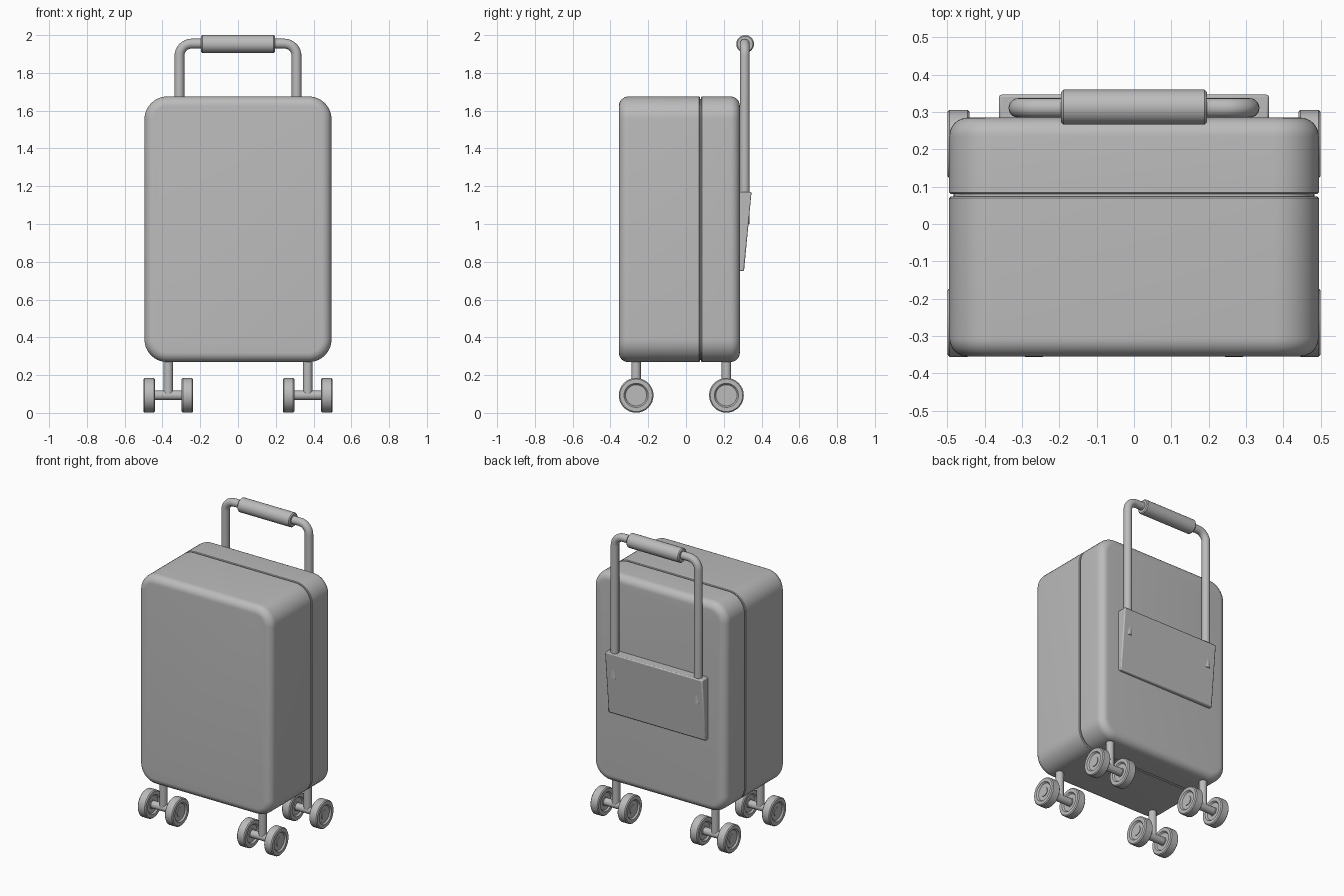
import bpy, bmesh
from math import pi, sin, cos, radians
from mathutils import Matrix, Vector

cube = bpy.data.objects.get("Cube")
if cube:
    bpy.data.objects.remove(cube, do_unlink=True)

grey = bpy.data.materials.new("grey")
grey.use_nodes = True
grey.diffuse_color = (0.5, 0.5, 0.5, 1)
grey.node_tree.nodes["Principled BSDF"].inputs["Base Color"].default_value = grey.diffuse_color


def finish(name, bm, angle=35):
    """Turn a bmesh into a shaded object."""
    bmesh.ops.recalc_face_normals(bm, faces=bm.faces)
    me = bpy.data.meshes.new(name)
    bm.to_mesh(me)
    bm.free()
    me.materials.append(grey)
    me.shade_smooth()
    me.set_sharp_from_angle(angle=radians(angle))
    ob = bpy.data.objects.new(name, me)
    bpy.context.scene.collection.objects.link(ob)
    return ob


def loft(name, rings, angle=35):
    """Skin a list of closed rings and cap both ends."""
    bm = bmesh.new()
    loops = [[bm.verts.new(p) for p in ring] for ring in rings]
    n = len(loops[0])
    for a, b in zip(loops, loops[1:]):
        for i in range(n):
            j = (i + 1) % n
            bm.faces.new((a[i], a[j], b[j], b[i]))
    bm.faces.new(loops[0])
    bm.faces.new(loops[-1])
    return finish(name, bm, angle)


def lathe_x(name, profile, centre, segments=32):
    """Revolve (x, radius) pairs about the x axis."""
    cx, cy, cz = centre
    angles = [2 * pi * i / segments for i in range(segments)]
    return loft(name, [[(cx + x, cy + r * cos(a), cz + r * sin(a)) for a in angles]
                       for x, r in profile])


# Shell: rounded rectangles stacked from front to back
HALF_W, HALF_H, MID_Z, CORNER = 0.495, 0.703, 0.972, 0.12


def shell_ring(y, inset, steps=10):
    r = CORNER - inset
    ring = []
    for k, (sx, sz) in enumerate([(1, 1), (-1, 1), (-1, -1), (1, -1)]):
        for i in range(steps + 1):
            a = pi / 2 * (k + i / steps)
            ring.append((sx * (HALF_W - CORNER) + r * cos(a), y,
                         MID_Z + sz * (HALF_H - CORNER) + r * sin(a)))
    return ring


def shell(name, outer_y, seam_y, edge=0.05, lip=0.004, steps=8):
    s = 1 if seam_y > outer_y else -1
    arc = [pi / 2 * i / steps for i in range(steps + 1)]
    rings = [shell_ring(outer_y + s * edge * (1 - cos(a)), edge * (1 - sin(a))) for a in arc]
    rings += [shell_ring(seam_y - s * lip, 0), shell_ring(seam_y, lip)]
    loft(name, rings)


shell("front_shell", -0.355, 0.073)
shell("back_shell", 0.285, 0.080)
loft("seam_strip", [shell_ring(y, 0.012) for y in (0.06, 0.09)])

# Wedge-shaped pocket on the back
outline = [(0.275, 0.75), (0.307, 0.75), (0.347, 1.17), (0.275, 1.17)]
pocket = loft("back_pocket", [[(x, y, z) for y, z in outline] for x in (-0.362, 0.362)])
bevel = pocket.modifiers.new("soft_edges", "BEVEL")
bevel.width, bevel.segments = 0.007, 2

# Telescopic handle tube: sweep a circle along a bent path
HX, HY, TOP, BEND, TUBE = 0.31, 0.311, 1.955, 0.065, 0.026
half = [(HX, 1.0, 0)]
for i in range(9):
    a = pi / 2 * i / 8
    half.append((HX - BEND + BEND * cos(a), TOP - BEND + BEND * sin(a), a))
path = half + [(-x, z, pi - a) for x, z, a in reversed(half)]
tube = []
for x, z, a in path:
    ring = []
    for i in range(20):
        t = 2 * pi * i / 20
        r = TUBE * cos(t)
        ring.append((x + r * cos(a), HY + TUBE * sin(t), z + r * sin(a)))
    tube.append(ring)
loft("handle_tube", tube)

# Grip sleeve
GL, GR = 0.195, 0.047
lathe_x("handle_grip", [(-GL, GR - 0.006), (-GL + 0.006, GR),
                        (GL - 0.006, GR), (GL, GR - 0.006)], (0, 0.313, 1.953))

# Twin-wheel casters
face = [(0.024, 0.01), (0.024, 0.03), (0.02, 0.03), (0.02, 0.056),
        (0.03, 0.064), (0.03, 0.086), (0.024, 0.092)]
wheel = [(-x, r) for x, r in face] + face[::-1]
AXLE_Z = 0.093
for side, sx in (("right", -1), ("left", 1)):
    for end, y in (("front", -0.264), ("back", 0.214)):
        tag = f"{end}_{side}"
        for spot, x in (("inner", 0.268), ("outer", 0.470)):
            lathe_x(f"{tag}_{spot}_wheel", wheel, (sx * x, y, AXLE_Z))
        lathe_x(f"{tag}_axle", [(-0.1, 0.025), (0.1, 0.025)], (sx * 0.369, y, AXLE_Z), 20)
        bm = bmesh.new()
        bmesh.ops.create_cone(bm, cap_ends=True, segments=20, radius1=0.025, radius2=0.025,
                              depth=0.2, matrix=Matrix.Translation(Vector((sx * 0.369, y, 0.2))))
        finish(f"{tag}_post", bm)
